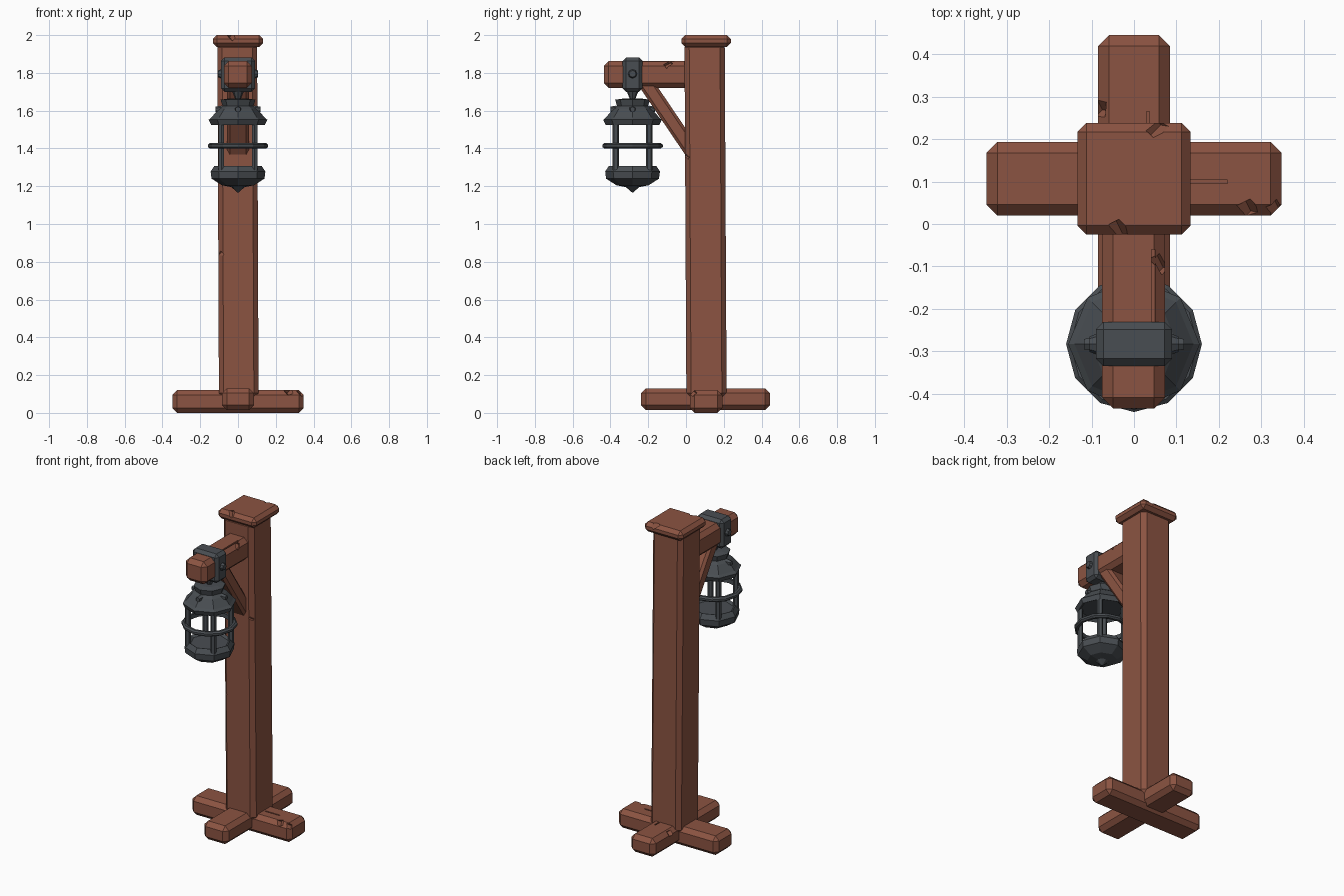
import bpy, bmesh, math
from mathutils import Vector, Matrix, Euler

cube = bpy.data.objects.get("Cube")
if cube:
    bpy.data.objects.remove(cube, do_unlink=True)


def material(name, rgb):
    m = bpy.data.materials.new(name)
    m.use_nodes = True
    m.diffuse_color = (*rgb, 1)
    m.node_tree.nodes["Principled BSDF"].inputs["Base Color"].default_value = (*rgb, 1)
    return m


WOOD = material("reddish_wood", (0.26, 0.088, 0.054))
IRON = material("dark_iron", (0.066, 0.075, 0.084))


def finish(bm, name, mat):
    bmesh.ops.recalc_face_normals(bm, faces=bm.faces)
    mesh = bpy.data.meshes.new(name)
    bm.to_mesh(mesh)
    bm.free()
    mesh.materials.append(mat)
    ob = bpy.data.objects.new(name, mesh)
    bpy.context.collection.objects.link(ob)
    return ob


def block(name, mat, lo, hi, chamfer, rot=(0, 0, 0), lean=(0, 0)):
    """Chamfered box between two corners, turned about its centre."""
    lo, hi = Vector(lo), Vector(hi)
    size, centre = hi - lo, (lo + hi) / 2
    bm = bmesh.new()
    bmesh.ops.create_cube(bm, size=1)
    bmesh.ops.scale(bm, vec=size, verts=bm.verts)
    if chamfer:
        bmesh.ops.bevel(bm, geom=bm.edges[:], offset=chamfer, segments=1,
                        affect='EDGES', profile=0.5)
    for v in bm.verts:
        t = v.co.z / size.z
        v.co.x += lean[0] * t
        v.co.y += lean[1] * t
    bmesh.ops.transform(bm, verts=bm.verts,
                        matrix=Matrix.Translation(centre) @ Euler(rot).to_matrix().to_4x4())
    return finish(bm, name, mat)


def lathe(name, mat, profile, sides, centre, closed=False):
    """Faceted solid of revolution about a vertical axis."""
    bm = bmesh.new()
    rings = []
    for r, z in profile:
        rings.append([bm.verts.new((centre[0] + r * math.cos(math.tau * i / sides),
                                    centre[1] + r * math.sin(math.tau * i / sides), z))
                      for i in range(sides)])
    pairs = list(zip(rings, rings[1:]))
    if closed:
        pairs.append((rings[-1], rings[0]))
    else:
        bm.faces.new(rings[0])
        bm.faces.new(rings[-1])
    for a, b in pairs:
        for i in range(sides):
            j = (i + 1) % sides
            bm.faces.new((a[i], a[j], b[j], b[i]))
    return finish(bm, name, mat)


def rod(name, mat, a, b, r1, r2, sides):
    a, b = Vector(a), Vector(b)
    bm = bmesh.new()
    bmesh.ops.create_cone(bm, cap_ends=True, segments=sides, radius1=r1, radius2=r2,
                          depth=(b - a).length)
    turn = (b - a).to_track_quat('Z', 'Y').to_matrix().to_4x4()
    bmesh.ops.transform(bm, verts=bm.verts, matrix=Matrix.Translation((a + b) / 2) @ turn)
    return finish(bm, name, mat)


def carve(ob, cuts):
    """Cut nicks and cracks: each is (centre, size, rotation)."""
    for c, s, rot in cuts:
        c, s = Vector(c), Vector(s)
        cutter = block("nick_cutter", WOOD, c - s / 2, c + s / 2, 0, rot)
        cutter.hide_render = True
        mod = ob.modifiers.new("nick", 'BOOLEAN')
        mod.operation, mod.solver, mod.object = 'DIFFERENCE', 'EXACT', cutter
        deps = bpy.context.evaluated_depsgraph_get()
        mesh = bpy.data.meshes.new_from_object(ob.evaluated_get(deps))
        ob.modifiers.remove(mod)
        ob.data = mesh
        bpy.data.objects.remove(cutter, do_unlink=True)


# Timber frame
foot_x = block("cross_foot", WOOD, (-0.348, 0.02, 0), (0.348, 0.193, 0.12), 0.026)
foot_y = block("long_foot", WOOD, (-0.085, -0.238, 0.015), (0.085, 0.445, 0.13), 0.026)
post = block("post", WOOD, (-0.105, -0.003, 0.08), (0.105, 0.21, 1.96), 0.025,
             lean=(-0.008, -0.01))
cap = block("post_cap", WOOD, (-0.133, -0.025, 1.937), (0.133, 0.238, 2.0), 0.021)
arm = block("arm", WOOD, (-0.075, -0.435, 1.72), (0.073, 0.03, 1.862), 0.026)

# Diagonal brace under the arm
top, low = Vector((0, -0.225, 1.765)), Vector((0, 0.045, 1.365))
mid, span = (top + low) / 2, (top - low)
half = Vector((0.058, 0.04, span.length / 2))
brace = block("brace", WOOD, mid - half, mid + half, 0.015,
              rot=(math.atan2(-span.y, span.z), 0, 0))

# Worn nicks and cracks in the timber
TILT = (0.6, 0.5, 0.785)
carve(cap, [((-0.04, -0.02, 2.0), (0.045, 0.045, 0.03), TILT),
            ((0.05, 0.235, 2.0), (0.045, 0.045, 0.03), TILT)])
carve(foot_x, [((0.265, 0.032, 0.115), (0.04, 0.04, 0.03), TILT),
               ((0.335, 0.03, 0.11), (0.04, 0.04, 0.03), TILT),
               ((0.17, 0.1, 0.12), (0.1, 0.008, 0.03), (0, 0, 0))])
carve(foot_y, [((0.033, 0.24, 0.13), (0.008, 0.05, 0.03), (0, 0, 0)),
               ((-0.08, 0.275, 0.115), (0.025, 0.04, 0.03), TILT)])
carve(arm, [((0.066, -0.095, 1.85), (0.025, 0.045, 0.04), TILT),
            ((0.045, -0.15, 1.862), (0.008, 0.18, 0.02), (0, 0, 0))])
carve(post, [((-0.1, 0.0, 0.84), (0.03, 0.03, 0.035), TILT),
             ((0.1, -0.003, 1.36), (0.03, 0.03, 0.035), TILT)])

# Iron clamp round the arm, with bolts and a hook
CX, CY = 0.0, -0.283
block("clamp", IRON, (-0.09, CY - 0.052, 1.7), (0.09, CY + 0.052, 1.882), 0.018)
for side, label in ((1, "left"), (-1, "right")):
    rod(label + "_bolt", IRON, (side * 0.085, CY, 1.795), (side * 0.105, CY, 1.795),
        0.026, 0.018, 8)
rod("hook", IRON, (CX, CY, 1.705), (CX, CY, 1.65), 0.032, 0.01, 8)

# Lantern
lathe("lantern_roof", IRON, [(0.125, 1.54), (0.142, 1.524), (0.155, 1.552), (0.14, 1.565),
                             (0.102, 1.61), (0.082, 1.625), (0.092, 1.658),
                             (0.05, 1.664)], 8, (CX, CY))
lathe("lantern_base", IRON, [(0.11, 1.295), (0.125, 1.308), (0.145, 1.278), (0.14, 1.24),
                             (0.085, 1.205), (0.035, 1.195), (0.004, 1.168)], 8, (CX, CY))
lathe("lantern_ring", IRON, [(0.16, 1.408), (0.16, 1.42), (0.15, 1.428), (0.136, 1.428),
                             (0.136, 1.4), (0.15, 1.4)], 12, (CX, CY), closed=True)
for i in range(4):
    a = math.radians(45 + 90 * i)
    x, y = CX + 0.125 * math.cos(a), CY + 0.125 * math.sin(a)
    rod("lantern_bar_%d" % (i + 1), IRON, (x, y, 1.285), (x, y, 1.55), 0.017, 0.017, 6)
    # Small vent knob on each side of the roof
    b = math.radians(90 * i)
    d = Vector((math.cos(b), math.sin(b), 0))
    p = Vector((CX, CY, 1.607))
    rod("roof_vent_%d" % (i + 1), IRON, p + d * 0.085, p + d * 0.118, 0.02, 0.014, 6)
